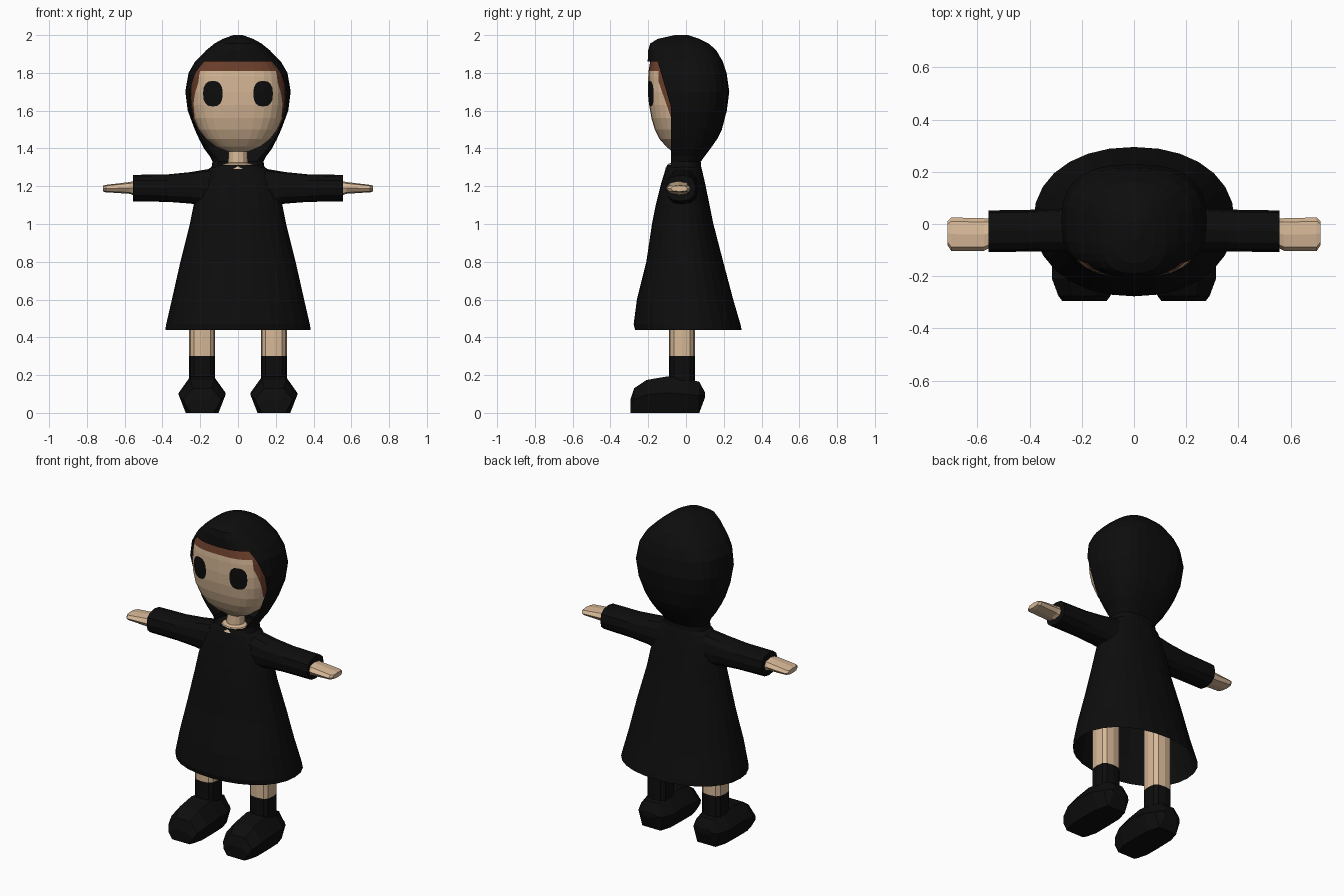
import bpy, bmesh, math
from mathutils import Vector
from mathutils.bvhtree import BVHTree

if "Cube" in bpy.data.objects:
    bpy.data.objects.remove(bpy.data.objects["Cube"])


def material(name, rgb):
    m = bpy.data.materials.new(name)
    m.diffuse_color = (*rgb, 1)
    m.use_nodes = True
    m.node_tree.nodes["Principled BSDF"].inputs["Base Color"].default_value = m.diffuse_color
    return m


BLACK = material("black cloth", (0.004, 0.004, 0.004))
SKIN = material("skin", (0.68, 0.48, 0.31))
BROWN = material("brown hair", (0.15, 0.05, 0.025))


def oval(n, e):
    """Unit superellipse outline with n points."""
    pts = []
    for i in range(n):
        c, s = math.cos(2 * math.pi * i / n), math.sin(2 * math.pi * i / n)
        pts.append((math.copysign(abs(c) ** (2 / e), c), math.copysign(abs(s) ** (2 / e), s)))
    return pts


def loft(sections, shape, axis="z", open_start=False):
    """Skin cross-sections (t, u_lo, u_hi, v_lo, v_hi) along an axis."""
    bm = bmesh.new()
    rings = []
    for t, u0, u1, v0, v1 in sections:
        ring = []
        for a, b in shape:
            u, v = (u0 + u1) / 2 + a * (u1 - u0) / 2, (v0 + v1) / 2 + b * (v1 - v0) / 2
            ring.append(bm.verts.new({"x": (t, u, v), "y": (u, t, v), "z": (u, v, t)}[axis]))
        rings.append(ring)
    n = len(shape)
    for r, q in zip(rings, rings[1:]):
        for i in range(n):
            bm.faces.new((r[i], r[(i + 1) % n], q[(i + 1) % n], q[i]))
    start = bm.faces.new(rings[0])
    bm.faces.new(rings[-1])
    bmesh.ops.recalc_face_normals(bm, faces=bm.faces)
    if open_start:
        bmesh.ops.delete(bm, geom=[start], context="FACES_ONLY")
    return bm


def finish(bm, name, mats, rule=None):
    bm.normal_update()
    if rule:
        for f in bm.faces:
            f.material_index = rule(f.calc_center_median())
    me = bpy.data.meshes.new(name)
    bm.to_mesh(me)
    bm.free()
    for m in mats:
        me.materials.append(m)
    ob = bpy.data.objects.new(name, me)
    bpy.context.collection.objects.link(ob)
    return ob


def body(rows):
    """Rows (z, half width, front y, back y) to symmetric sections."""
    return [(z, -w, w, f, b) for z, w, f, b in rows]


def cut(bm, co, no):
    bmesh.ops.bisect_plane(bm, geom=bm.verts[:] + bm.edges[:] + bm.faces[:],
                           plane_co=co, plane_no=no)


# Dress, open at the hem
finish(loft(body([(0.44, 0.385, -0.27, 0.295), (0.47, 0.38, -0.277, 0.288),
                  (0.6, 0.35, -0.26, 0.25), (0.8, 0.305, -0.21, 0.197),
                  (1.0, 0.255, -0.18, 0.145), (1.1, 0.235, -0.16, 0.125),
                  (1.22, 0.205, -0.13, 0.1), (1.285, 0.165, -0.11, 0.085),
                  (1.312, 0.125, -0.1, 0.078)]), oval(28, 2.15), open_start=True),
       "dress", [BLACK])

# Head, with hair above the fringe line and behind a slanted side line
head = loft(body([(1.385, 0.06, -0.075, 0.04), (1.41, 0.12, -0.105, 0.07),
                  (1.45, 0.172, -0.14, 0.11), (1.5, 0.21, -0.165, 0.15),
                  (1.56, 0.237, -0.183, 0.175), (1.63, 0.25, -0.195, 0.19),
                  (1.7, 0.253, -0.2, 0.2), (1.78, 0.245, -0.2, 0.19),
                  (1.81, 0.238, -0.198, 0.185), (1.86, 0.2, -0.19, 0.165),
                  (1.92, 0.14, -0.17, 0.12), (1.96, 0.07, -0.1, 0.07)]), oval(28, 2.9))
hair_co, hair_no = Vector((0, -0.165, 1.81)), Vector((0, 0.23, -0.08))
hair_no = Vector((0, 0.23, 0.08))
cut(head, hair_co, hair_no)
tree = BVHTree.FromBMesh(head)
finish(head, "head", [SKIN, BROWN],
       lambda c: int(c.z > 1.81 or (c.z > 1.58 and (c - hair_co).dot(Vector((0, 0.23, -0.08))) > 0
                                    and (c - hair_co).dot(hair_no) > 0 and c.y > -0.14)))

# Hood with a face opening
hood = loft(body([(1.3, 0.14, -0.105, 0.08), (1.33, 0.135, -0.1, 0.078),
                  (1.36, 0.15, -0.11, 0.1), (1.4, 0.18, -0.13, 0.13),
                  (1.45, 0.206, -0.165, 0.165), (1.5, 0.229, -0.185, 0.19),
                  (1.6, 0.266, -0.2, 0.216), (1.7, 0.279, -0.21, 0.229),
                  (1.8, 0.262, -0.21, 0.215), (1.86, 0.227, -0.203, 0.195),
                  (1.92, 0.168, -0.2, 0.16), (1.955, 0.125, -0.19, 0.12),
                  (1.98, 0.08, -0.15, 0.07), (2.0, 0.025, -0.06, 0.01)]),
            oval(28, 2.6), open_start=True)
side_co, side_no = Vector((0, -0.15, 1.86)), Vector((0, 0.24, 0.07))
low_co, low_no = Vector((0, -0.08, 1.6)), Vector((0, 1, 0))
cut(hood, side_co, side_no)
cut(hood, low_co, low_no)
gone = []
for f in hood.faces:
    c = f.calc_center_median()
    if c.z < 1.86 and (c - side_co).dot(side_no) < 0 and (c - low_co).dot(low_no) < 0:
        gone.append(f)
bmesh.ops.delete(hood, geom=gone, context="FACES")
finish(hood, "hood", [BLACK])

# Neck flaring into the collar
finish(loft(body([(1.29, 0.095, -0.112, 0.03), (1.318, 0.075, -0.095, 0.03),
                  (1.325, 0.052, -0.075, 0.03), (1.42, 0.05, -0.07, 0.03)]),
            oval(12, 2)), "neck", [SKIN])

HEX = [(1, 0.1), (0.5, 1), (-0.5, 1), (-1, 0.1), (-0.7, -1), (0.7, -1)]
for s, side in ((-1, "right"), (1, "left")):
    # Sleeve
    finish(loft([(s * 0.08, -0.09, 0.065, 1.08, 1.305), (s * 0.16, -0.1, 0.065, 1.09, 1.29),
                 (s * 0.25, -0.105, 0.06, 1.108, 1.275), (s * 0.37, -0.105, 0.055, 1.117, 1.263),
                 (s * 0.557, -0.108, 0.052, 1.12, 1.26)], oval(12, 2.4), "x"),
           side + "_sleeve", [BLACK])
    # Hand
    finish(loft([(s * 0.54, -0.085, 0.02, 1.148, 1.23), (s * 0.575, -0.103, 0.022, 1.16, 1.222),
                 (s * 0.7, -0.103, 0.025, 1.168, 1.207), (s * 0.715, -0.08, 0.01, 1.172, 1.203)],
                oval(8, 2.6), "x"), side + "_hand", [SKIN])
    # Leg, with a sock up to z = 0.3
    x = s * 0.19
    finish(loft([(z, x - 0.069, x + 0.069, -0.09, 0.047) for z in (0.12, 0.3, 0.75)],
                oval(12, 3)), side + "_leg", [SKIN, BLACK],
           lambda c: int(c.z < 0.3))
    # Shoe
    finish(loft([(y, x - w, x + w, z0, z1) for y, w, z0, z1 in
                 ((-0.295, 0.085, 0, 0.07), (-0.275, 0.1, 0, 0.13), (-0.21, 0.124, 0, 0.174),
                  (-0.1, 0.124, 0, 0.193), (0.0, 0.12, 0, 0.18), (0.07, 0.09, 0, 0.165),
                  (0.1, 0.06, 0.08, 0.11))], HEX, "y"), side + "_shoe", [BLACK])
    # Eye plate pressed onto the face
    eye = bmesh.new()
    rings = []
    for k in (0.05, 0.35, 0.7, 1):
        ring = []
        for a, b in oval(16, 2.5):
            px, pz = s * 0.133 + a * k * 0.052, 1.69 + b * k * 0.068
            hit = tree.ray_cast(Vector((px, -1, pz)), Vector((0, 1, 0)))[0]
            ring.append(eye.verts.new((px, hit.y - 0.005, pz)))
        rings.append(ring)
    eye.faces.new(rings[0])
    for r, q in zip(rings, rings[1:]):
        for i in range(16):
            eye.faces.new((r[i], r[(i + 1) % 16], q[(i + 1) % 16], q[i]))
    for f in eye.faces:
        f.normal_update()
        if f.normal.y > 0:
            f.normal_flip()
    finish(eye, side + "_eye", [BLACK])
